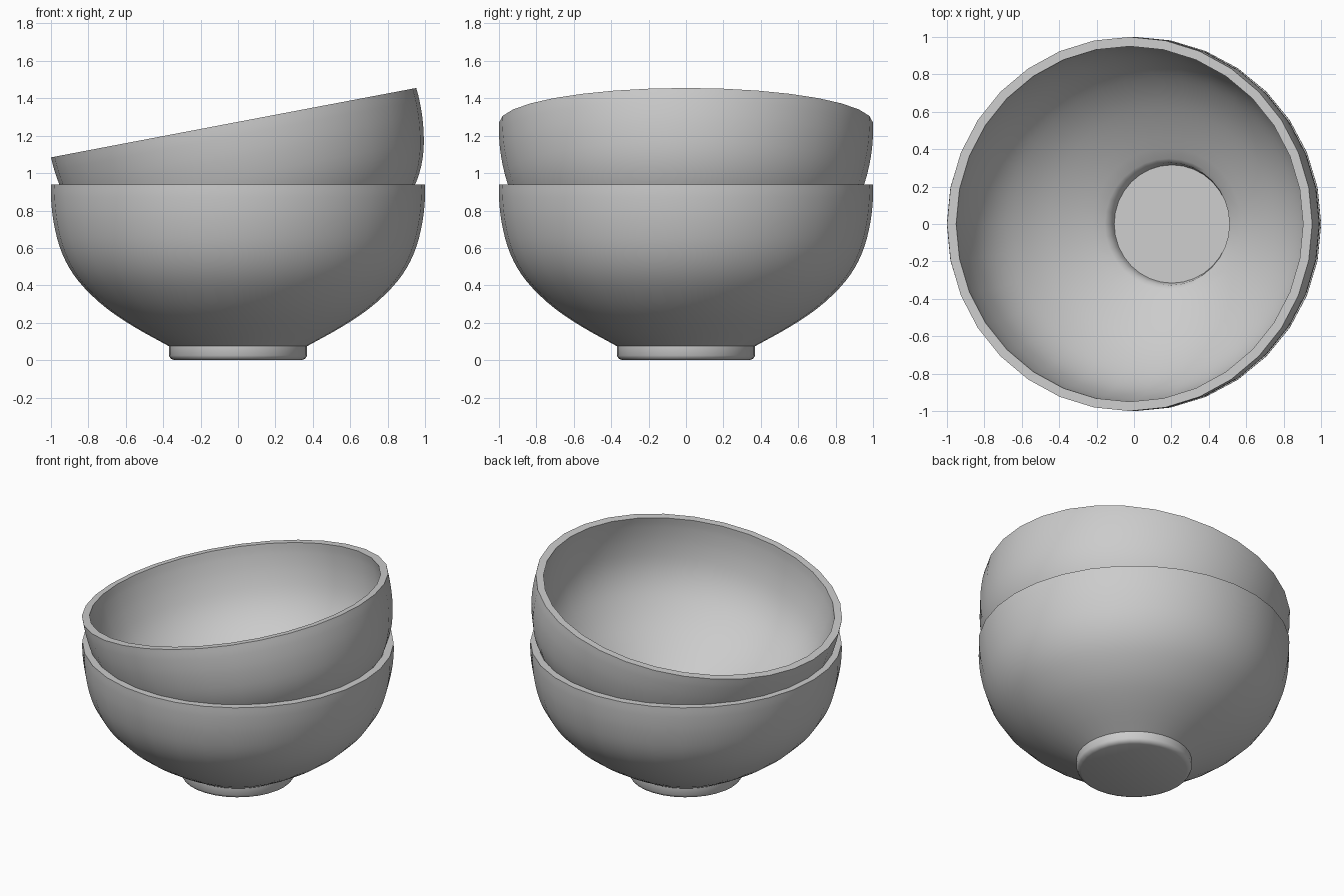
import bpy, bmesh, math
from mathutils import Matrix, Vector

if "Cube" in bpy.data.objects:
    bpy.data.objects.remove(bpy.data.objects["Cube"])

SIDES = 32
SQUASH = 0.857  # vertical flattening of the whole stack


def smooth_line(points, steps=3):
    """Pass a rounded line through the points."""
    pts = [Vector(p) for p in points]
    pts = [2 * pts[0] - pts[1]] + pts + [2 * pts[-1] - pts[-2]]
    out = []
    for a, b, c, d in zip(pts, pts[1:], pts[2:], pts[3:]):
        for i in range(steps):
            t = i / steps
            out.append(0.5 * (2 * b + (c - a) * t + (2 * a - 5 * b + 4 * c - d) * t ** 2
                              + (3 * b - a - 3 * c + d) * t ** 3))
    out.append(pts[-2])
    return [tuple(p) for p in out]


# Bowl cross-section as (radius, height): foot, outer wall, rim, inner wall, well
foot = [(0, 0), (0.34, 0), (0.36, 0.008), (0.37, 0.025)]
outer = smooth_line([(0.37, 0.075), (0.55, 0.175), (0.70, 0.275), (0.82, 0.385),
                     (0.90, 0.49), (0.955, 0.61), (0.988, 0.75), (1.0, 0.87), (1.0, 0.94)])
inner = smooth_line([(0.95, 0.94), (0.95, 0.87), (0.938, 0.755), (0.907, 0.625),
                     (0.855, 0.515), (0.778, 0.415), (0.665, 0.31), (0.52, 0.21), (0.35, 0.112)])
well = [(0.328, 0.095), (0.32, 0.06), (0.316, 0.045), (0, 0.045)]
PROFILE = foot + outer + inner + well


def make_bowl(name, matrix):
    bm = bmesh.new()
    verts = [bm.verts.new((r, 0, z)) for r, z in PROFILE]
    edges = [bm.edges.new(pair) for pair in zip(verts, verts[1:])]
    bmesh.ops.spin(bm, geom=verts + edges, cent=(0, 0, 0), axis=(0, 0, 1),
                   angle=math.tau, steps=SIDES)
    bmesh.ops.remove_doubles(bm, verts=bm.verts[:], dist=0.0005)
    bmesh.ops.recalc_face_normals(bm, faces=bm.faces[:])
    bm.transform(matrix)
    mesh = bpy.data.meshes.new(name)
    bm.to_mesh(mesh)
    bm.free()
    obj = bpy.data.objects.new(name, mesh)
    bpy.context.collection.objects.link(obj)
    bpy.ops.object.select_all(action='DESELECT')
    obj.select_set(True)
    bpy.context.view_layer.objects.active = obj
    bpy.ops.object.shade_smooth_by_angle(angle=math.radians(40))
    return obj


# Lower bowl stands upright
make_bowl("lower_bowl", Matrix.Identity(4))

# Upper bowl leans inside it, tilted before the flattening
flatten = Matrix.Diagonal((1, 1, SQUASH, 1))
tilt = flatten @ Matrix.Rotation(math.radians(-12.5), 4, 'Y') @ flatten.inverted()
make_bowl("upper_bowl", Matrix.Translation((0.214, 0, 0.352)) @ tilt)
